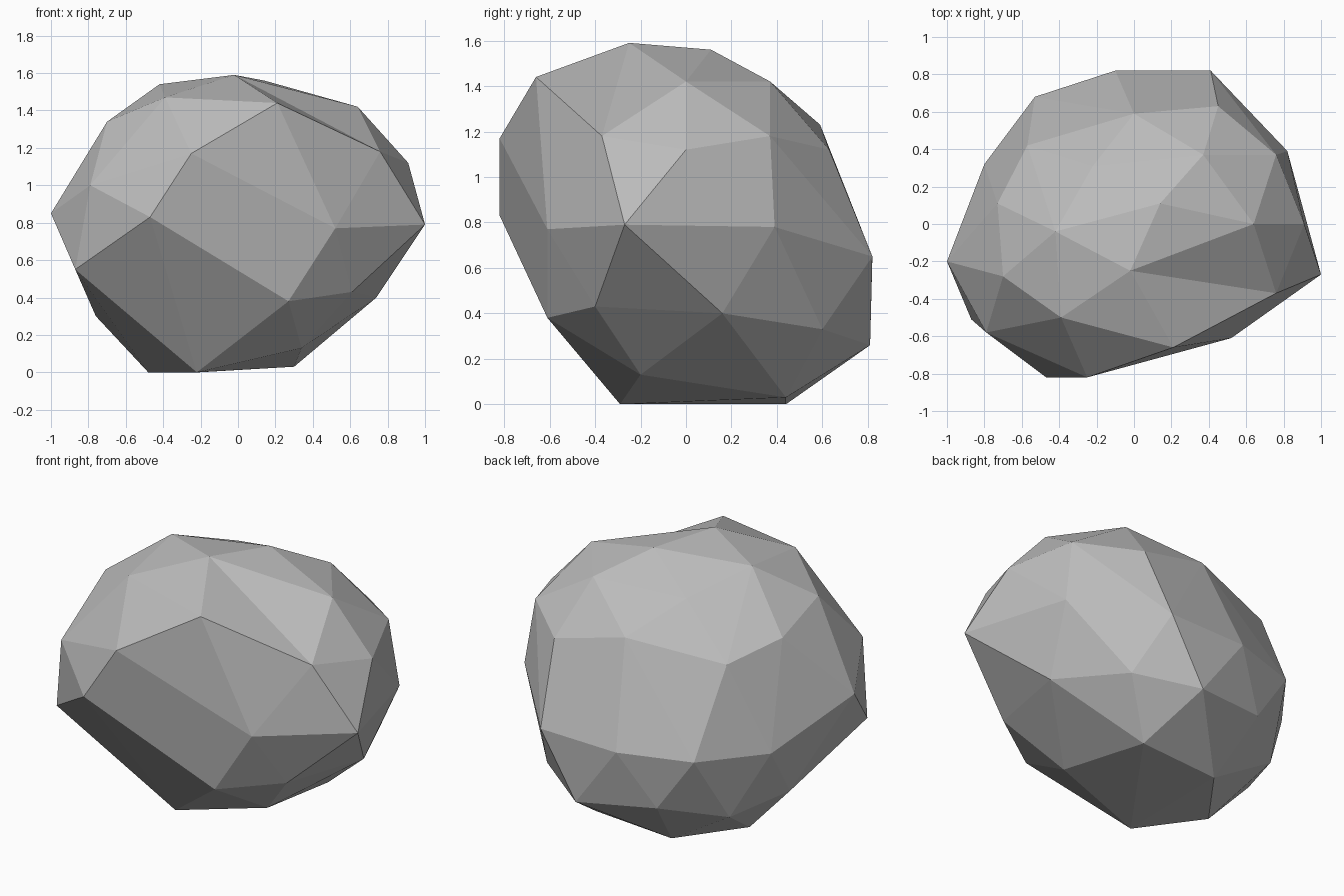
import bpy
import bmesh
from mathutils import Vector

default_cube = bpy.data.objects.get("Cube")
if default_cube:
    bpy.data.objects.remove(default_cube, do_unlink=True)


def make_material(name, colour):
    material = bpy.data.materials.new(name)
    material.use_nodes = True
    material.diffuse_color = colour
    shader = next(n for n in material.node_tree.nodes if n.type == "BSDF_PRINCIPLED")
    shader.inputs["Base Color"].default_value = colour
    shader.inputs["Roughness"].default_value = 0.9
    return material


# Corners of the boulder, in rough rings from the ground up
base_ring = [
    (-.22, -.29, 0), (-.48, .07, 0), (-.21, .44, 0), (.3, .44, .03), (.34, -.2, .13),
]
lower_ring = [
    (.27, -.61, .38), (.61, -.4, .43), (.74, .16, .4), (.52, .6, .33),
    (.18, .81, .26), (-.3, .71, .31), (-.61, .45, .24), (-.76, .08, .3),
]
widest_ring = [
    (-.87, -.51, .55), (-.47, -.82, .83), (.52, -.61, .77), (1, -.27, .79),
    (.82, .39, .78), (.41, .82, .65), (-.1, .82, .64), (-.53, .68, .64),
    (-.8, .32, .63), (-1, -.2, .85),
]
shoulder_ring = [
    (-.79, -.58, 1), (-.25, -.82, 1.17), (.76, -.37, 1.18), (.91, 0, 1.12),
    (.76, .37, 1.18), (.45, .63, 1.12), (0, .59, 1.23), (-.57, .42, 1.15),
    (-.73, .11, 1.24), (-.7, -.28, 1.34),
]
front_peak, side_peak = (.21, -.66, 1.44), (.64, 0, 1.42)
crown = [
    front_peak, side_peak, (-.02, -.25, 1.59), (.14, .11, 1.56),
    (.37, .37, 1.42), (-.22, .31, 1.42), (-.42, -.04, 1.54), (-.39, -.5, 1.47),
]

# Wrap the corners in a faceted skin
bm = bmesh.new()
for ring in (base_ring, lower_ring, widest_ring, shoulder_ring, crown):
    for corner in ring:
        bm.verts.new(corner)
bmesh.ops.convex_hull(bm, input=list(bm.verts), use_existing_faces=False)


def nearest_corner(point):
    return min(bm.verts, key=lambda v: (v.co - Vector(point)).length)


# Turn the ridge between the two peaks into a shallow chipped valley
ridge = bm.edges.get((nearest_corner(front_peak), nearest_corner(side_peak)))
if ridge:
    bmesh.ops.rotate_edges(bm, edges=[ridge], use_ccw=False)

bmesh.ops.recalc_face_normals(bm, faces=list(bm.faces))
for face in bm.faces:
    face.smooth = False

# Boulder object
mesh = bpy.data.meshes.new("boulder")
bm.to_mesh(mesh)
bm.free()
mesh.materials.append(make_material("stone grey", (.5, .5, .5, 1)))
boulder = bpy.data.objects.new("boulder", mesh)
bpy.context.collection.objects.link(boulder)
